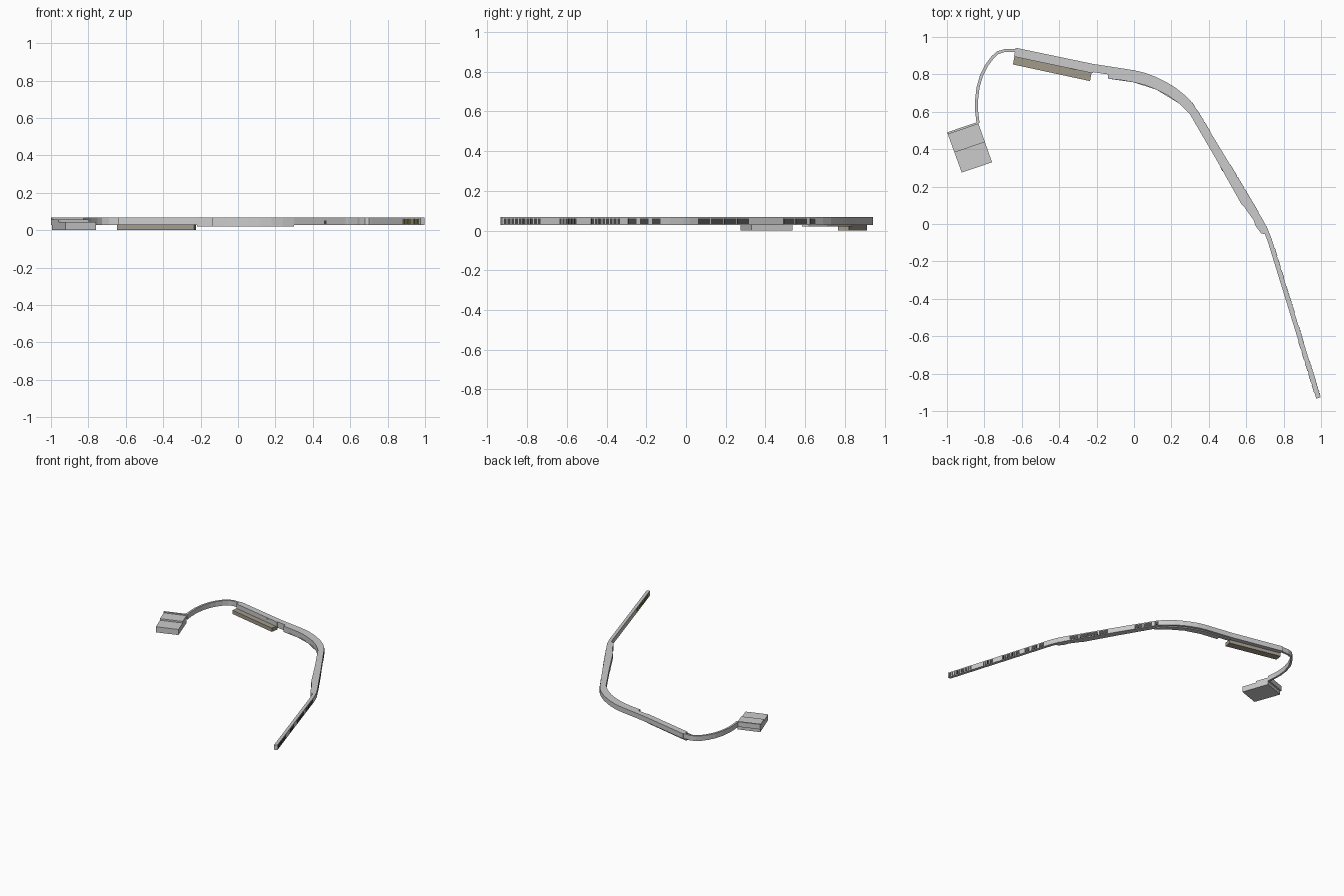
import bpy, bmesh, math
from mathutils import Vector

if "Cube" in bpy.data.objects:
    bpy.data.objects.remove(bpy.data.objects["Cube"])


def material(name, rgb):
    m = bpy.data.materials.new(name)
    m.diffuse_color = (*rgb, 1)
    m.use_nodes = True
    m.node_tree.nodes["Principled BSDF"].inputs["Base Color"].default_value = m.diffuse_color
    return m


DARK = material("dark_glass", (0.07, 0.07, 0.07))
OLIVE = material("olive", (0.16, 0.16, 0.05))
STONE = material("stone", (0.36, 0.33, 0.26))


def prism(name, pts, z0, z1, mat=None):
    bm = bmesh.new()
    f = bm.faces.new([bm.verts.new((x, y, z0)) for x, y in pts])
    g = bmesh.ops.extrude_face_region(bm, geom=[f])
    top = [v for v in g["geom"] if isinstance(v, bmesh.types.BMVert)]
    bmesh.ops.translate(bm, verts=top, vec=(0, 0, z1 - z0))
    bmesh.ops.recalc_face_normals(bm, faces=bm.faces)
    me = bpy.data.meshes.new(name)
    bm.to_mesh(me)
    bm.free()
    ob = bpy.data.objects.new(name, me)
    bpy.context.collection.objects.link(ob)
    if mat:
        me.materials.append(mat)
    return ob


def ribbon(path, width):
    """Outline of a path given a constant width."""
    p = [Vector(q) for q in path]
    left, right = [], []
    for i, q in enumerate(p):
        d = (p[min(i + 1, len(p) - 1)] - p[max(i - 1, 0)]).normalized()
        n = Vector((-d.y, d.x)) * width / 2
        left.append(q + n)
        right.append(q - n)
    return left + right[::-1]


def panels(name, a, b, count, z0, z1, mat, fill=0.7):
    """Row of thin panels standing on the wall line a-b."""
    a, b = Vector(a), Vector(b)
    for i in range(count):
        s = a.lerp(b, (i + (1 - fill) / 2) / count)
        e = a.lerp(b, (i + (1 + fill) / 2) / count)
        prism(f"{name}_{i + 1}", ribbon([s, e], 0.004), z0, z1, mat)


TOP, BASE = 0.067, 0.027

# Long straight thin wing
prism("straight_wing", ribbon([(0.986, -0.93), (0.85, -0.49), (0.725, -0.085),
                               (0.697, -0.015)], 0.024), BASE, TOP)

# Wide bent main wing
outer = [(0.71, -0.02), (0.69, 0.02), (0.50, 0.34), (0.33, 0.62), (0.305, 0.655),
         (0.27, 0.69), (0.22, 0.73), (0.17, 0.76), (0.12, 0.785), (0.06, 0.808),
         (0, 0.822), (-0.22, 0.856)]
inner = [(-0.22, 0.812), (-0.14, 0.80), (-0.14, 0.777), (-0.06, 0.768), (0, 0.757),
         (0.06, 0.742), (0.12, 0.718), (0.18, 0.688), (0.24, 0.645), (0.30, 0.585),
         (0.44, 0.345), (0.575, 0.105), (0.59, 0.09), (0.64, 0.02), (0.65, -0.01),
         (0.68, -0.05), (0.70, -0.055)]
prism("main_wing", outer + inner, BASE, TOP)
prism("main_wing_plinth", [(-0.22, 0.835), (0, 0.805), (0.12, 0.765), (0.22, 0.71),
                           (0.30, 0.62), (0.30, 0.585), (0.24, 0.645), (0.12, 0.718),
                           (0, 0.757), (-0.14, 0.777), (-0.14, 0.80), (-0.22, 0.812)],
      0.02, BASE)

# Rear straight wing with low terrace
prism("rear_wing", [(-0.22, 0.856), (-0.632, 0.942), (-0.642, 0.895), (-0.22, 0.806)],
      BASE, TOP)
prism("terrace", [(-0.637, 0.91), (-0.647, 0.853), (-0.235, 0.764), (-0.225, 0.82)],
      0, 0.03, STONE)

# Thin curved link
prism("curved_link", ribbon([(-0.63, 0.927), (-0.69, 0.928), (-0.73, 0.915),
                             (-0.757, 0.89), (-0.79, 0.845), (-0.815, 0.795),
                             (-0.834, 0.73), (-0.842, 0.66), (-0.841, 0.60),
                             (-0.834, 0.54)], 0.016), BASE, TOP)

# Stepped end block
A, B = Vector((-0.999, 0.49)), Vector((-0.835, 0.546))
D, C = Vector((-0.921, 0.275)), Vector((-0.759, 0.33))
prism("end_block_front", [A.lerp(D, 0.5), B.lerp(C, 0.5), C, D], 0, 0.045)
prism("end_block_back", [A.lerp(D, 0.05), B.lerp(C, 0.05), B.lerp(C, 0.5), A.lerp(D, 0.5)],
      0, 0.058)
prism("end_block_wall", [A, B, B.lerp(C, 0.05), A.lerp(D, 0.05)], BASE, TOP)


# Window panels on the outer faces
def wing_side(y, off):
    return (0.986 - (y + 0.93) * 0.309 + off, y)


for i, (y0, y1, n) in enumerate([(-0.92, -0.73, 10), (-0.64, -0.55, 6),
                                 (-0.48, -0.33, 8), (-0.30, -0.12, 3)]):
    panels(f"wing_window_{i}", wing_side(y0, 0.0128), wing_side(y1, 0.0128), n,
           0.032, 0.06, DARK)
panels("main_window", (0.668, 0.057), (0.512, 0.32), 4, 0.032, 0.06, DARK, 0.9)
panels("upper_window", (0.41, 0.488), (0.336, 0.61), 2, 0.032, 0.06, DARK, 0.9)
panels("corner_window", (0.327, 0.624), (0.308, 0.651), 1, 0.032, 0.06, DARK, 0.9)

# Panels on the inner faces
panels("wing_inner_panel", wing_side(-0.91, -0.0128), wing_side(-0.62, -0.0128), 5,
       0.032, 0.06, OLIVE)
panels("main_inner_door", (0.475, 0.283), (0.462, 0.306), 1, 0.032, 0.052, DARK, 0.9)
panels("rear_inner_box", (-0.34, 0.832), (-0.31, 0.825), 1, 0.03, 0.057, None, 0.9)
